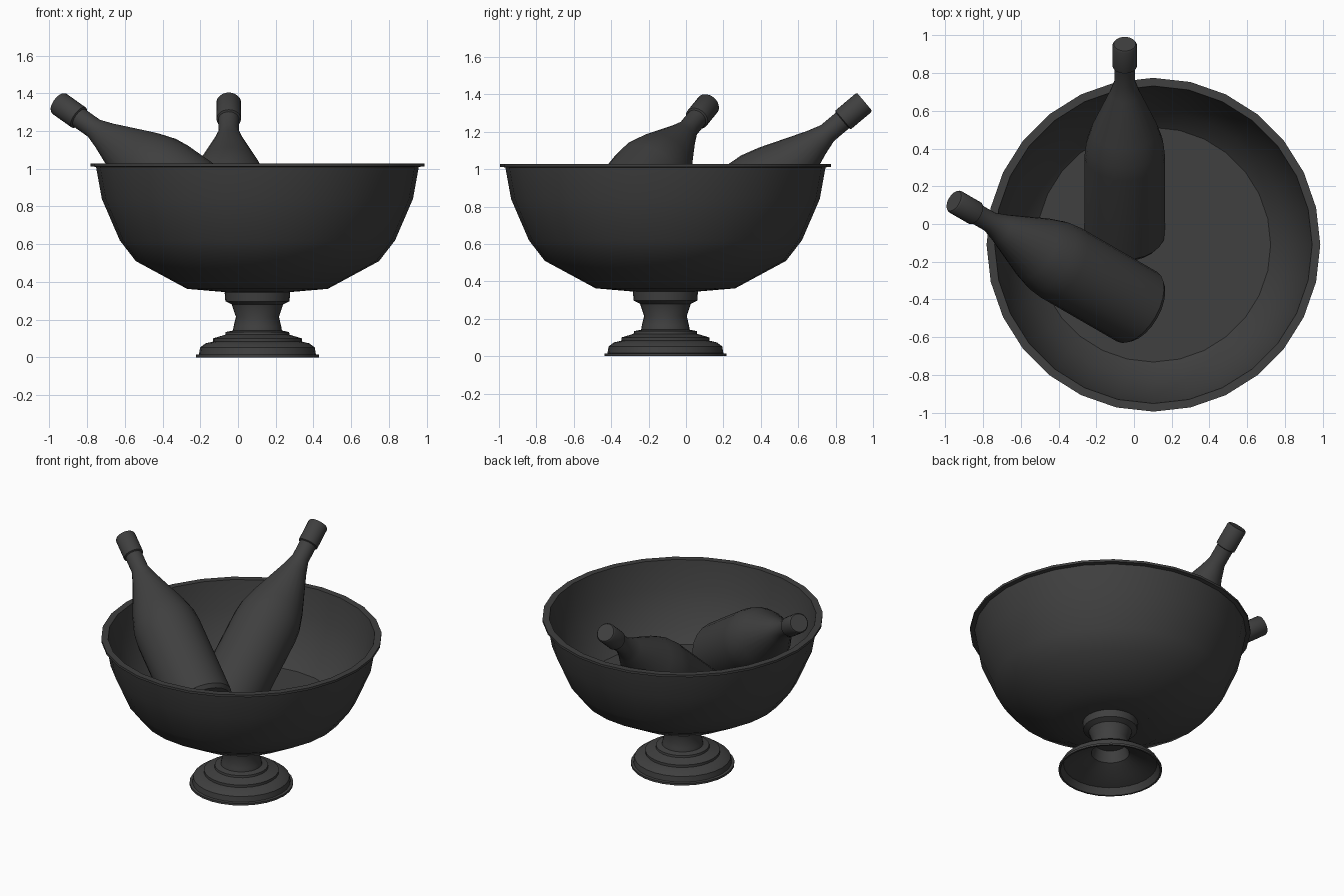
import bpy, bmesh, math
from mathutils import Vector

if "Cube" in bpy.data.objects:
    bpy.data.objects.remove(bpy.data.objects["Cube"])

dark = bpy.data.materials.new("dark_grey")
dark.diffuse_color = (0.05, 0.05, 0.05, 1)
dark.use_nodes = True
dark.node_tree.nodes["Principled BSDF"].inputs["Base Color"].default_value = dark.diffuse_color


def lathe(name, profile, sides, angle=35):
    """Revolve (radius, z) points around z; zero radius becomes a pole."""
    bm = bmesh.new()
    rings = []
    for r, z in profile:
        if r == 0:
            rings.append([bm.verts.new((0, 0, z))] * sides)
        else:
            rings.append([bm.verts.new((r * math.cos(math.tau * i / sides),
                                        r * math.sin(math.tau * i / sides), z))
                          for i in range(sides)])
    for a, b in zip(rings, rings[1:]):
        for i in range(sides):
            j = (i + 1) % sides
            bm.faces.new(dict.fromkeys((a[i], a[j], b[j], b[i])))
    bmesh.ops.recalc_face_normals(bm, faces=bm.faces)
    mesh = bpy.data.meshes.new(name)
    bm.to_mesh(mesh)
    bm.free()
    ob = bpy.data.objects.new(name, mesh)
    bpy.context.collection.objects.link(ob)
    mesh.materials.append(dark)
    bpy.ops.object.select_all(action='DESELECT')
    ob.select_set(True)
    bpy.context.view_layer.objects.active = ob
    bpy.ops.object.shade_smooth_by_angle(angle=math.radians(angle))
    return ob


CENTRE = (0.103, -0.11, 0)

# Hollow stepped foot and stem
foot = lathe("foot_and_stem", [
    (0, 0.2), (0.1, 0.2), (0.12, 0.125), (0.22, 0.07), (0.295, 0.045), (0.315, 0),
    (0.327, 0), (0.327, 0.014), (0.31, 0.016), (0.304, 0.052), (0.275, 0.074),
    (0.236, 0.083), (0.236, 0.1), (0.17, 0.12), (0.168, 0.134), (0.13, 0.142),
    (0.126, 0.165), (0.114, 0.215), (0.136, 0.28), (0.17, 0.297), (0.174, 0.345),
    (0, 0.347)], 28)
foot.location = CENTRE

# Bowl: outer wall, flat rim, inner wall and floor
bowl = lathe("bowl", [
    (0, 0.346), (0.174, 0.346), (0.373, 0.363), (0.645, 0.51), (0.73, 0.62),
    (0.825, 0.84), (0.856, 1.01), (0.885, 1.012), (0.885, 1.028), (0.842, 1.028),
    (0.81, 0.84), (0.71, 0.62), (0.622, 0.54), (0, 0.54)], 28)
bowl.location = CENTRE

# Bottles: origin at the cap top, body running down local -z
BOTTLE = [(0, 0), (0.058, 0), (0.065, -0.01), (0.065, -0.15), (0.055, -0.155),
          (0.055, -0.26), (0.08, -0.34), (0.176, -0.59), (0.205, -0.69),
          (0.213, -0.77), (0.213, -1.315), (0.195, -1.34), (0, -1.34)]


def bottle(name, tip, heading, tilt):
    ob = lathe(name, BOTTLE, 24)
    h, t = math.radians(heading), math.radians(tilt)
    axis = Vector((math.cos(h) * math.cos(t), math.sin(h) * math.cos(t), math.sin(t)))
    ob.rotation_euler = axis.to_track_quat('Z', 'Y').to_euler()
    ob.location = tip


bottle("back_bottle", (-0.049, 0.955, 1.36), 90, 40)
bottle("left_bottle", (-0.955, 0.122, 1.35), 150, 31.5)
